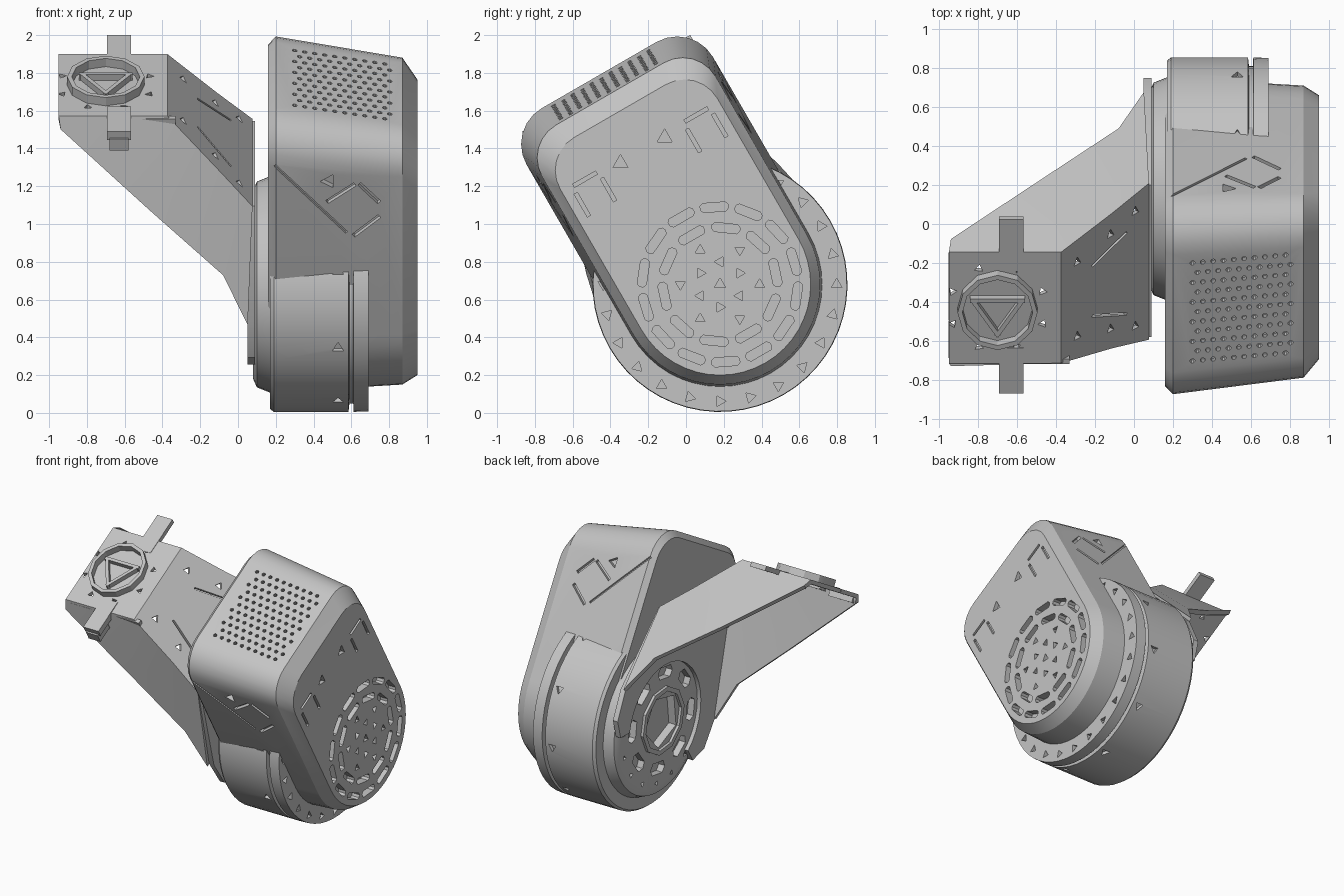
import bpy, bmesh
from math import sin, cos, pi, radians
from mathutils import Matrix, Vector

old = bpy.data.objects.get("Cube")
if old:
    bpy.data.objects.remove(old)

# Everything is laid out upright around the drum axis, then tipped forward
TILT = Matrix.Translation((0, 0.18, 0.68)) @ Matrix.Rotation(radians(30), 4, 'X')
X, Y, Z = Vector((1, 0, 0)), Vector((0, 1, 0)), Vector((0, 0, 1))

grey = bpy.data.materials.new("plain_grey")
grey.use_nodes = True
grey.diffuse_color = (0.55, 0.55, 0.55, 1)
grey.node_tree.nodes["Principled BSDF"].inputs["Base Color"].default_value = (0.55, 0.55, 0.55, 1)


def make(name, bm):
    bmesh.ops.recalc_face_normals(bm, faces=bm.faces)
    me = bpy.data.meshes.new(name)
    bm.to_mesh(me)
    bm.free()
    ob = bpy.data.objects.new(name, me)
    bpy.context.collection.objects.link(ob)
    return ob


def bake(ob):
    bpy.context.view_layer.update()
    dg = bpy.context.evaluated_depsgraph_get()
    me = bpy.data.meshes.new_from_object(ob.evaluated_get(dg))
    ob.modifiers.clear()
    if len(me.polygons) > 5:
        ob.data = me


def finish(ob, cutters=None, angle=28):
    if cutters:
        tool = make("cutter", cutters)
        tool.hide_render = True
        mod = ob.modifiers.new("cut", 'BOOLEAN')
        mod.operation, mod.solver, mod.object = 'DIFFERENCE', 'EXACT', tool
        bake(ob)
        bpy.data.objects.remove(tool)
    ob.data.transform(TILT)
    ob.data.materials.clear()
    ob.data.materials.append(grey)
    bpy.ops.object.select_all(action='DESELECT')
    ob.select_set(True)
    bpy.context.view_layer.objects.active = ob
    bpy.ops.object.shade_smooth_by_angle(angle=radians(angle))


def loft(name, sections, closed=False):
    bm = bmesh.new()
    rows = [[bm.verts.new(p) for p in s] for s in sections]
    pairs = list(zip(rows, rows[1:]))
    if closed:
        pairs.append((rows[-1], rows[0]))
    else:
        bm.faces.new(rows[0])
        bm.faces.new(rows[-1])
    n = len(rows[0])
    for a, b in pairs:
        for i in range(n):
            j = (i + 1) % n
            bm.faces.new((a[i], a[j], b[j], b[i]))
    return make(name, bm)


def disc(x, r, n=56):
    return [(x, r * cos(2 * pi * i / n), r * sin(2 * pi * i / n)) for i in range(n)]


def prism(bm, at, normal, along, sides, r, depth, stretch=0):
    """Add a straight n-sided prism, optionally lengthened into a slot."""
    spin = pi / sides if sides % 2 == 0 else 0
    new = bmesh.ops.create_cone(bm, cap_ends=True, segments=sides, radius1=r, radius2=r,
                                depth=depth, matrix=Matrix.Rotation(spin, 4, 'Z'))["verts"]
    for v in new:
        v.co.x += stretch if v.co.x > 0 else -stretch if stretch else 0
    nz, nx = Vector(normal).normalized(), Vector(along).normalized()
    rot = Matrix((nx, nz.cross(nx), nz)).transposed().to_4x4()
    bmesh.ops.transform(bm, matrix=Matrix.Translation(at) @ rot, verts=new)


def bar(bm, p, q, normal, r, depth):
    p, q = Vector(p), Vector(q)
    prism(bm, (p + q) / 2, normal, q - p, 4, r, depth, (q - p).length / 2)


# Motor housing: rounded tapering case
def outline(x, w, top, r):
    def arc(cy, cz, rad, a, b, n):
        return [(x, cy + rad * cos(radians(a + (b - a) * i / n)),
                 cz + rad * sin(radians(a + (b - a) * i / n))) for i in range(n + 1)]
    return (arc(w - r, top - r, r, 0, 90, 6) + arc(r - w, top - r, r, 90, 180, 6)
            + arc(0, 0, w, 180, 360, 24))


housing = loft("housing", [outline(0.16, 0.54, 1.24, 0.2), outline(0.2, 0.57, 1.28, 0.22),
                           outline(0.87, 0.53, 1.165, 0.2), outline(0.95, 0.48, 1.06, 0.2)])
cuts = bmesh.new()
# Round vent holes on the top
for row in range(11):
    for col in range(10):
        x = 0.3 + 0.053 * col + (0.026 if row % 2 else 0)
        v = 1.28 - 0.172 * (x - 0.2)
        prism(cuts, (x, -0.29 + 0.058 * row, v), Z, X, 8, 0.013, 0.06)
# Slots and triangles on the outer face
for count, radius, half in ((10, 0.3, 0.05), (14, 0.41, 0.05)):
    for i in range(count):
        a = 2 * pi * (i + 0.5) / count
        prism(cuts, (0.95, radius * cos(a), radius * sin(a)), X, (0, -sin(a), cos(a)),
              8, 0.026, 0.12, half)
prism(cuts, (0.95, 0, 0), X, Z, 3, 0.035, 0.1)
for radius in (0.12, 0.21):
    for i in range(6):
        a = 2 * pi * (i + (0.5 if radius > 0.2 else 0)) / 6
        prism(cuts, (0.95, radius * cos(a), radius * sin(a)), X, (0, cos(a), sin(a)), 3, 0.03, 0.1)
for s in (-1, 1):
    prism(cuts, (0.95, s * 0.135, 0.82), X, Z, 3, 0.045, 0.06)
    for u in (0.26, 0.42):
        bar(cuts, (0.95, s * u, 0.67), (0.95, s * u, 0.79), X, 0.014, 0.04)
    bar(cuts, (0.95, s * 0.28, 0.84), (0.95, s * 0.4, 0.84), X, 0.014, 0.04)
    # Side vents and the seam of the cover
    def side(x, v):
        return (x, s * (0.57 - 0.06 * (x - 0.2)), v)
    prism(cuts, side(0.48, 0.95), s * Y, Z, 3, 0.045, 0.08)
    for p, q in (((0.48, 0.83), (0.61, 0.92)), ((0.65, 0.92), (0.74, 0.82)),
                 ((0.62, 0.62), (0.74, 0.72))):
        bar(cuts, side(*p), side(*q), s * Y, 0.016, 0.06)
    bar(cuts, side(0.2, 1.05), side(0.57, 0.64), s * Y, 0.01, 0.04)
finish(housing, cuts)

# Drum with a groove and a rear flange
drum = loft("drum", [disc(0.17, 0.66), disc(0.19, 0.675), disc(0.585, 0.675), disc(0.59, 0.63),
                     disc(0.61, 0.63), disc(0.612, 0.675), disc(0.69, 0.672)])
cuts = bmesh.new()
for i in range(24):
    a = 2 * pi * i / 24
    prism(cuts, (0.69, 0.618 * cos(a), 0.618 * sin(a)), X, (0, cos(a), sin(a)), 3, 0.032, 0.06)
for i in range(10):
    a = 2 * pi * i / 10
    out = Vector((0, cos(a), sin(a)))
    prism(cuts, out * 0.675 + X * 0.53, out, X, 3, 0.035, 0.05)
finish(drum, cuts)

# Hub facing the arm, with pockets
hub = loft("hub", [disc(0.08, 0.5), disc(0.1, 0.545), disc(0.175, 0.575)])
cuts = bmesh.new()
prism(cuts, (0.08, 0, 0), X, Z, 5, 0.2, 0.12)
for i in range(8):
    a = 2 * pi * (i + 0.5) / 8
    prism(cuts, (0.08, 0.35 * cos(a), 0.35 * sin(a)), X, (0, -sin(a), cos(a)), 6, 0.05, 0.1, 0.035)
for i in range(16):
    a = 2 * pi * i / 16
    prism(cuts, (0.08, 0.46 * cos(a), 0.46 * sin(a)), X, (0, cos(a), sin(a)), 3, 0.022, 0.05)
finish(hub, cuts)
finish(loft("hub_ring", [disc(0.06, 0.25, 10), disc(0.1, 0.25, 10),
                         disc(0.1, 0.215, 10), disc(0.06, 0.215, 10)], closed=True))

# Mount plate: arch around the hub
bm = bmesh.new()
half = [(0.45, 0.74), (0.62, 0.12), (0.6, -0.1), (0.5, -0.2)]
arch = [(0.43 * cos(radians(a)), 0.43 * sin(radians(a))) for a in range(-20, 201, 10)]
ring = half + arch + [(-u, v) for u, v in reversed(half)]
face = bm.faces.new([bm.verts.new((0.05, u, v)) for u, v in ring])
up = bmesh.ops.extrude_face_region(bm, geom=[face])["geom"]
bmesh.ops.translate(bm, vec=X * 0.04, verts=[g for g in up if isinstance(g, bmesh.types.BMVert)])
finish(make("mount_plate", bm))

# Arm: one folded sheet with head, slope and flared side walls
top = [(-0.95, 0.32, 1.205), (-0.38, 0.32, 1.205), (-0.12, 0.39, 0.93), (0.07, 0.45, 0.735)]
low = [(-0.94, 0.36, 1.16), (-0.47, 0.47, 0.73), (-0.08, 0.57, 0.39), (0.05, 0.63, 0.12)]
bm = bmesh.new()
rows = [[bm.verts.new((x, s * u, v)) for x, u, v in chain]
        for chain, s in ((low, -1), (top, -1), (top, 1), (low, 1))]
for a, b in zip(rows, rows[1:]):
    for i in range(3):
        bm.faces.new((a[i], a[i + 1], b[i + 1], b[i]))
arm = make("arm", bm)
arm.modifiers.new("thickness", 'SOLIDIFY').thickness = 0.035
arm.modifiers[0].offset = 0
bake(arm)
cuts = bmesh.new()
slope = Vector((1, 0, 1))
for s in (-1, 1):
    for x, u, v in ((-0.3, 0.22, 1.12), (-0.13, 0.28, 0.94), (0.0, 0.34, 0.81)):
        prism(cuts, (x, s * u, v), slope, (1, 0, -1), 3, 0.03, 0.1)
    bar(cuts, (-0.22, s * 0.15, 1.035), (-0.05, s * 0.24, 0.86), slope, 0.01, 0.05)
for i in range(8):
    a = 2 * pi * (i + 0.5) / 8
    prism(cuts, (-0.7 + 0.25 * cos(a), 0.25 * sin(a), 1.21), Z, (cos(a), sin(a), 0), 3, 0.025, 0.1)
finish(arm, cuts)

# Head tabs and edge lips
bm = bmesh.new()
bar(bm, (-0.63, 0.28, 1.205), (-0.63, 0.46, 1.205), Z, 0.09, 0.035)
bar(bm, (-0.63, -0.3, 1.2), (-0.63, -0.44, 1.2), Z, 0.09, 0.05)
bar(bm, (-0.63, -0.435, 1.15), (-0.63, -0.465, 1.15), Z, 0.07, 0.07)
for x in (-0.83, -0.43):
    bar(bm, (x - 0.07, -0.325, 1.18), (x + 0.07, -0.325, 1.18), Y, 0.04, 0.03)
finish(make("head_tabs", bm))


# Raised ring with a bar and brace on the head
def head_ring(r, v):
    return [(-0.7 + r * cos(2 * pi * i / 12), 1.08 * r * sin(2 * pi * i / 12), v) for i in range(12)]


finish(loft("head_ring", [head_ring(0.205, 1.21), head_ring(0.205, 1.27),
                          head_ring(0.18, 1.27), head_ring(0.18, 1.21)], closed=True))
bm = bmesh.new()
for p, q in (((-0.83, 0.06), (-0.57, 0.06)), ((-0.82, 0.05), (-0.7, -0.14)), ((-0.58, 0.05), (-0.7, -0.14))):
    bar(bm, (*p, 1.235), (*q, 1.235), Z, 0.016, 0.04)
finish(make("head_brace", bm))
